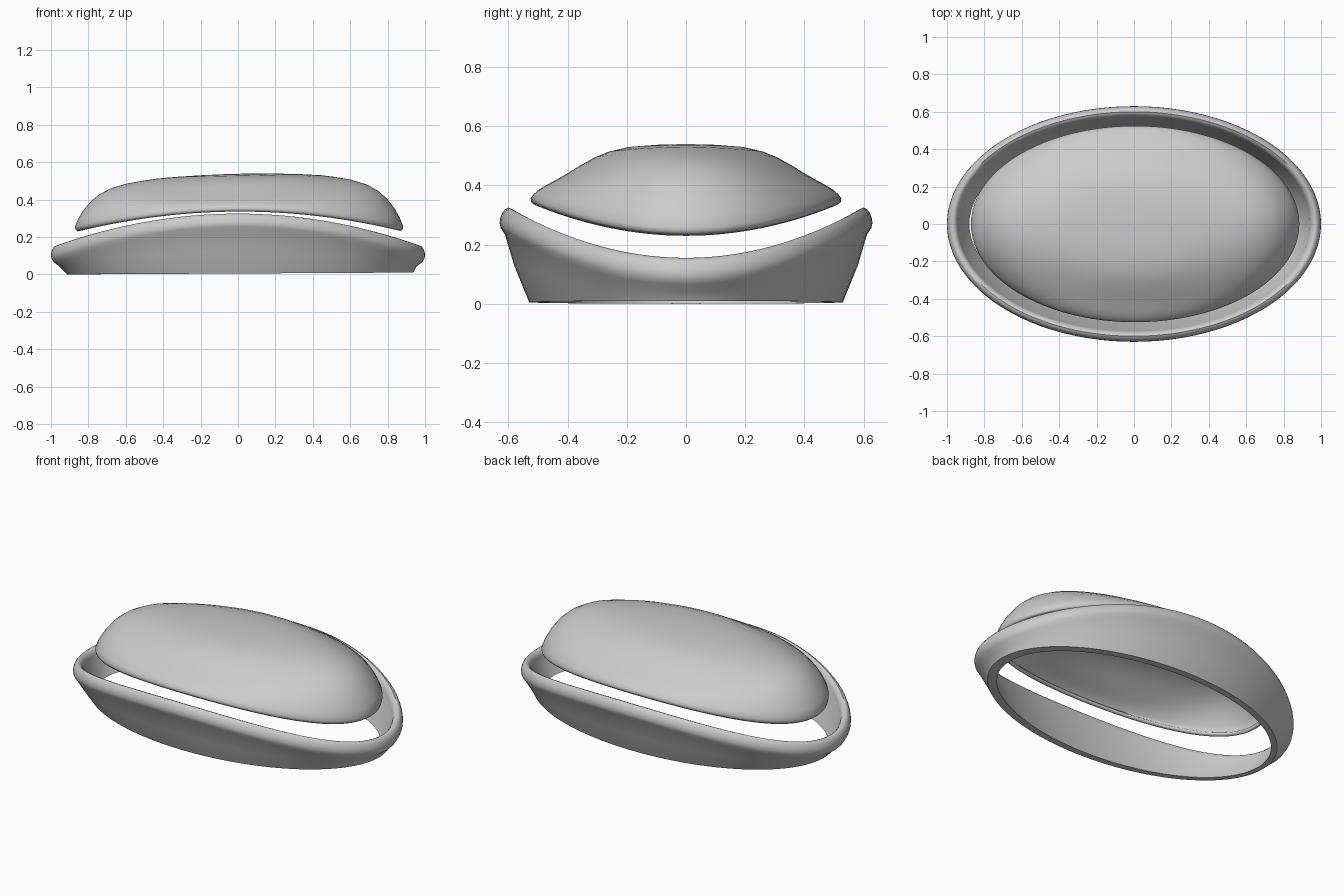
import bpy, bmesh, math

if "Cube" in bpy.data.objects:
    bpy.data.objects.remove(bpy.data.objects["Cube"])

SEG = 96


def loft(name, rings, closed, smooth_deg):
    """Skin a list of point rings; closed joins the last ring to the first."""
    bm = bmesh.new()
    loops = [[bm.verts.new(p) for p in ring] for ring in rings]
    pairs = list(zip(loops, loops[1:]))
    if closed:
        pairs.append((loops[-1], loops[0]))
    for lo, hi in pairs:
        for j in range(SEG):
            k = (j + 1) % SEG
            bm.faces.new((lo[j], lo[k], hi[k], hi[j]))
    if not closed:
        bm.faces.new(loops[-1])
    mesh = bpy.data.meshes.new(name)
    bm.to_mesh(mesh)
    bm.free()
    ob = bpy.data.objects.new(name, mesh)
    bpy.context.collection.objects.link(ob)
    bpy.ops.object.select_all(action='DESELECT')
    ob.select_set(True)
    bpy.context.view_layer.objects.active = ob
    bpy.ops.object.shade_smooth_by_angle(angle=math.radians(smooth_deg))
    return ob


angles = [2 * math.pi * j / SEG for j in range(SEG)]

# Saddle-edged oval ring: (x radius, y radius, drop below rim top),
# with 'base', 'mid' and 'inner' marking the floor and wall levels
profile = [
    (0.925, 0.53, 'base'),
    (0.955, 0.580, 'mid'),
    (0.985, 0.612, 0.090),
    (0.997, 0.626, 0.070),
    (1.0, 0.63, 0.053),
    (0.998, 0.628, 0.036),
    (0.992, 0.621, 0.018),
    (0.982, 0.611, 0.005),
    (0.970, 0.600, 0.0),
    (0.957, 0.588, 0.005),
    (0.947, 0.579, 0.016),
    (0.941, 0.574, 0.032),
    (0.938, 0.571, 0.050),
    (0.880, 0.49, 'inner'),
]
rings = []
for rx, ry, drop in profile:
    ring = []
    for a in angles:
        c, s = math.cos(a), math.sin(a)
        top = 0.155 + 0.17 * s * s
        x = rx * c
        if drop == 'base':
            x, z = x + 0.012, 0.005 * (1 + c)
        elif drop == 'inner':
            z = 0.005 * (1 + c)
        elif drop == 'mid':
            z = 0.5 * (top - 0.07)
        else:
            z = top - drop
        ring.append((x, ry * s, z))
    rings.append(ring)
loft("oval_ring_base", rings, True, 45)

# Domed shell: radius fraction, height fraction along x, height fraction along y
dome = [
    (0.982, 0.0, 0.0),
    (0.996, 0.03, 0.04),
    (1.0, 0.08, 0.10),
    (0.98, 0.22, 0.17),
    (0.95, 0.37, 0.24),
    (0.90, 0.55, 0.32),
    (0.85, 0.67, 0.39),
    (0.78, 0.78, 0.49),
    (0.68, 0.865, 0.65),
    (0.59, 0.91, 0.78),
    (0.50, 0.945, 0.875),
    (0.38, 0.97, 0.95),
    (0.22, 0.99, 0.985),
    (0.06, 1.0, 1.0),
]
rings = []
for r, fx, fy in dome:
    ring = []
    for a in angles:
        c, s = math.cos(a), math.sin(a)
        rim = 0.231 + 0.105 * s * s
        f = fx * c * c + fy * s * s
        x = 0.878 * r * c
        z = rim + (0.538 - rim) * f + 0.022 * x * (1 - r ** 4)
        ring.append((x + 0.006, 0.525 * r * s, z))
    rings.append(ring)
cap = loft("domed_cap", rings, False, 180)
shell = cap.modifiers.new("thickness", 'SOLIDIFY')
shell.thickness = 0.022
shell.offset = -1
